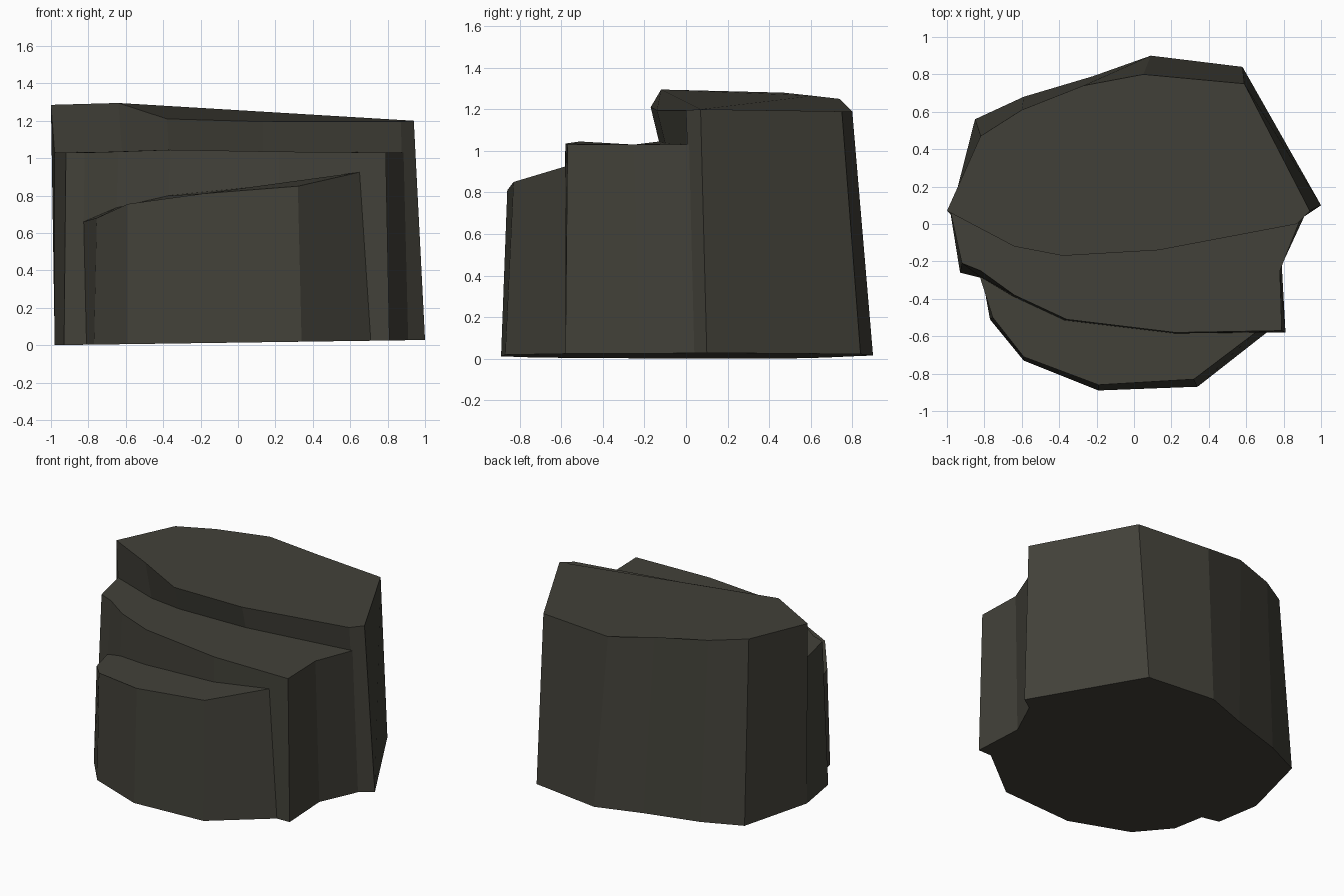
import bpy, bmesh

if "Cube" in bpy.data.objects:
    bpy.data.objects.remove(bpy.data.objects["Cube"])

# Single dark olive-grey stone colour
stone = bpy.data.materials.new("dark_stone")
stone.diffuse_color = (0.055, 0.053, 0.041, 1)
stone.use_nodes = True
stone.node_tree.nodes["Principled BSDF"].inputs["Base Color"].default_value = stone.diffuse_color

bm = bmesh.new()
cache = {}


def vert(p):
    """Shared vertex for a point, so neighbouring parts join up."""
    key = tuple(round(c, 4) for c in p)
    if key not in cache:
        cache[key] = bm.verts.new(key)
    return cache[key]


def face(points):
    vs = []
    for p in points:
        v = vert(p)
        if v not in vs:
            vs.append(v)
    if len(vs) > 2:
        bm.faces.new(vs)


def wall(low, high):
    """Strip of flat facets between two outlines."""
    for i in range(len(low) - 1):
        face([low[i], low[i + 1], high[i + 1], high[i]])


def ground(points):
    """Put an outline on the slightly tilted underside."""
    return [(x, y, 0.014 + 0.014 * x) for x, y in points]


# Upper step: front rim (left to right), its foot, and the back rim (right to left)
rim = [(-1.0, .07, 1.285), (-.64, -.12, 1.295), (-.38, -.17, 1.21),
       (.13, -.14, 1.195), (.87, 0, 1.195)]
foot = [(-.98, .06, 1.03), (-.62, -.08, 1.035), (-.37, -.13, 1.045),
        (.13, -.10, 1.035), (.885, .015, 1.03)]
back_rim = [(.94, .07, 1.2), (.59, .75, 1.19), (.05, .80, 1.19),
            (-.27, .74, 1.25), (-.6, .61, 1.265), (-.82, .47, 1.28)]
back_base = ground([(1.0, .10), (.58, .84), (.09, .90),
                    (-.22, .79), (-.59, .68), (-.85, .56)])

# Middle step: rim and base on each side
mid_rim = [(-.92, -.21, 1.03), (-.82, -.25, 1.03), (-.64, -.38, 1.035),
           (-.36, -.51, 1.045), (.22, -.58, 1.035), (.79, -.57, 1.03),
           (.78, -.25, 1.03)]
left_base = ground([(-.98, .05), (-.93, -.26), (-.81, -.29)])
right_base = ground([(.71, -.58), (.81, -.58), (.79, -.22), (.91, .04)])

# Lower step: seam against the middle step, and outer lip
seam = [(-.825, -.28, .66), (-.65, -.385, .735), (-.37, -.515, .80),
        (.22, -.585, .86), (.65, -.58, .925)]
lip = [seam[0], (-.755, -.50, .68), (-.59, -.71, .755),
       (-.19, -.86, .81), (.32, -.83, .85), seam[-1]]
low_base = [left_base[2]] + ground([(-.77, -.51), (-.59, -.73), (-.19, -.89),
                                    (.34, -.87)]) + [right_base[0]]

# Upper step faces
face(rim + back_rim)
wall(foot, rim)
wall([right_base[3]] + back_base, [rim[-1]] + back_rim)
face([back_base[-1], left_base[0], foot[0], rim[0], back_rim[-1]])

# Middle step faces
face([foot[0]] + mid_rim + foot[::-1][:-1])
wall(left_base[:2], [foot[0], mid_rim[0]])
face([left_base[1], left_base[2], seam[0], mid_rim[1], mid_rim[0]])
wall(seam[:4], mid_rim[1:5])
face([seam[3], seam[4], right_base[0], right_base[1], mid_rim[5], mid_rim[4]])
wall(right_base[1:], mid_rim[5:] + [foot[-1]])
# small closing sliver between right foot and upper corner
face([right_base[3], rim[-1], foot[-1]])

# Lower step faces
face(lip + seam[::-1][1:-1])
wall(low_base, lip)

# Underside
face((left_base + low_base[1:] + right_base[1:] + back_base)[::-1])

bmesh.ops.recalc_face_normals(bm, faces=bm.faces)
mesh = bpy.data.meshes.new("stepped_rock")
bm.to_mesh(mesh)
bm.free()
mesh.materials.append(stone)
rock = bpy.data.objects.new("stepped_rock", mesh)
bpy.context.collection.objects.link(rock)
